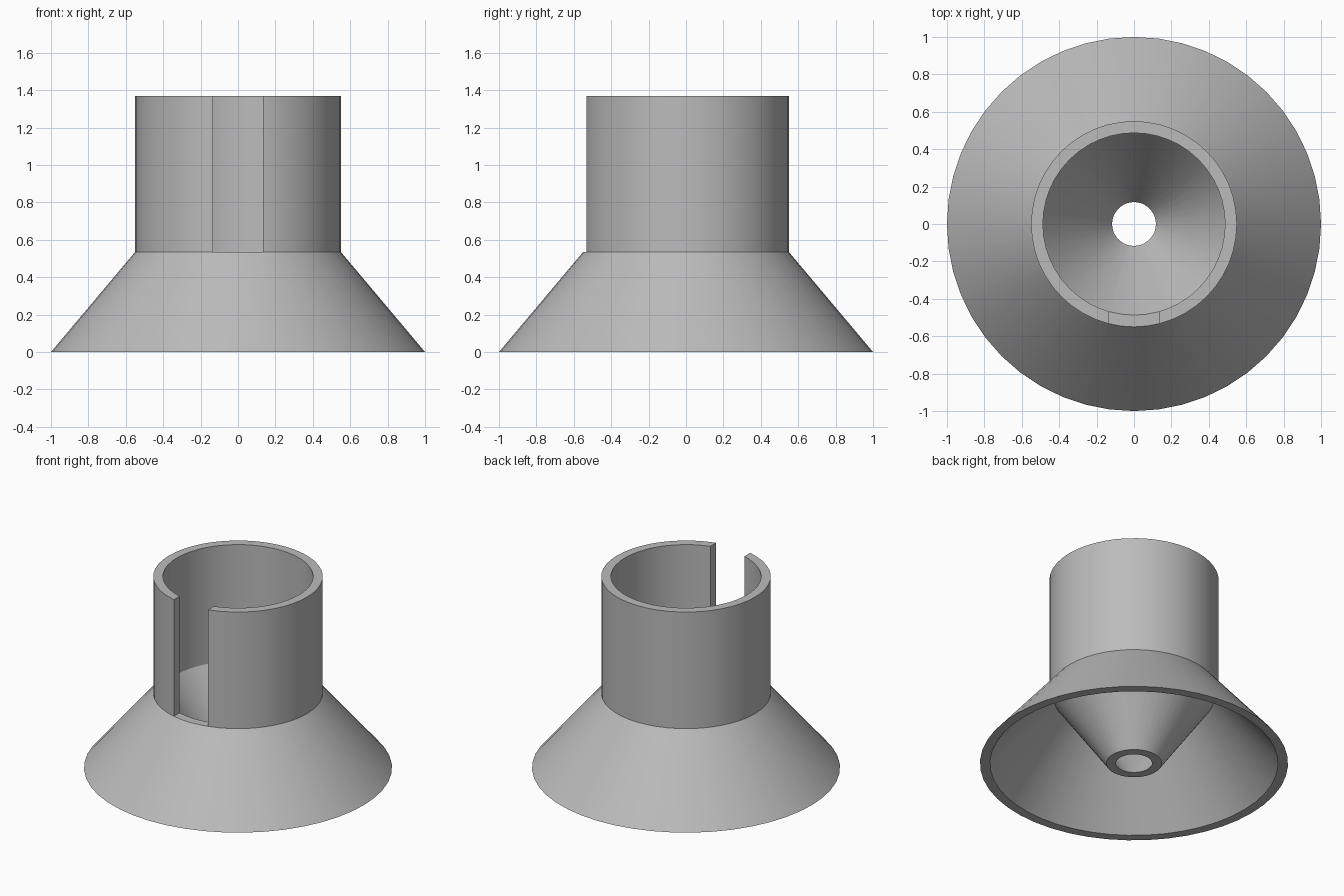
import bpy
import bmesh
from math import pi, radians
from mathutils import Matrix

SEGMENTS = 48
cube = bpy.data.objects.get("Cube")
if cube:
    bpy.data.objects.remove(cube, do_unlink=True)

# Plain grey plastic
grey = bpy.data.materials.new("plain_grey")
grey.use_nodes = True
grey.diffuse_color = (0.5, 0.5, 0.5, 1)
grey.node_tree.nodes["Principled BSDF"].inputs["Base Color"].default_value = (0.5, 0.5, 0.5, 1)


def add_object(name, bm):
    bmesh.ops.recalc_face_normals(bm, faces=bm.faces)
    mesh = bpy.data.meshes.new(name)
    bm.to_mesh(mesh)
    bm.free()
    mesh.materials.append(grey)
    obj = bpy.data.objects.new(name, mesh)
    bpy.context.collection.objects.link(obj)
    return obj


def lathe(name, profile):
    """Turn a closed (radius, height) profile around the z axis."""
    bm = bmesh.new()
    verts = [bm.verts.new((r, 0, z)) for r, z in profile]
    edges = [bm.edges.new((a, b)) for a, b in zip(verts, verts[1:] + verts[:1])]
    bmesh.ops.spin(bm, geom=verts + edges, cent=(0, 0, 0), axis=(0, 0, 1),
                   angle=2 * pi, steps=SEGMENTS, use_merge=True)
    bmesh.ops.remove_doubles(bm, verts=bm.verts, dist=0.0001)
    return add_object(name, bm)


# Flared skirt, upright collar and inner funnel as one turned body
body = lathe("funnel_stand", [
    (1.0, 0), (0.55, 0.535), (0.55, 1.37), (0.487, 1.37), (0.487, 0.535),
    (0.117, 0), (0.18, 0), (0.52, 0.49), (0.935, 0)])

# Slot through the front of the collar, down to the skirt
bm = bmesh.new()
bmesh.ops.create_cube(bm, size=1, matrix=Matrix.Translation((0, -0.5, 1.035))
                      @ Matrix.Diagonal((0.27, 0.6, 1.0, 1)))
cutter = add_object("slot_cutter", bm)
cutter.hide_render = True
cutter.hide_viewport = True

slot = body.modifiers.new("slot", 'BOOLEAN')
slot.operation = 'DIFFERENCE'
slot.solver = 'EXACT'
slot.object = cutter

# Apply the cut, then smooth the round walls
bpy.context.view_layer.objects.active = body
body.select_set(True)
bpy.ops.object.modifier_apply(modifier=slot.name)
bpy.data.objects.remove(cutter, do_unlink=True)
bpy.ops.object.shade_smooth_by_angle(angle=radians(30))
